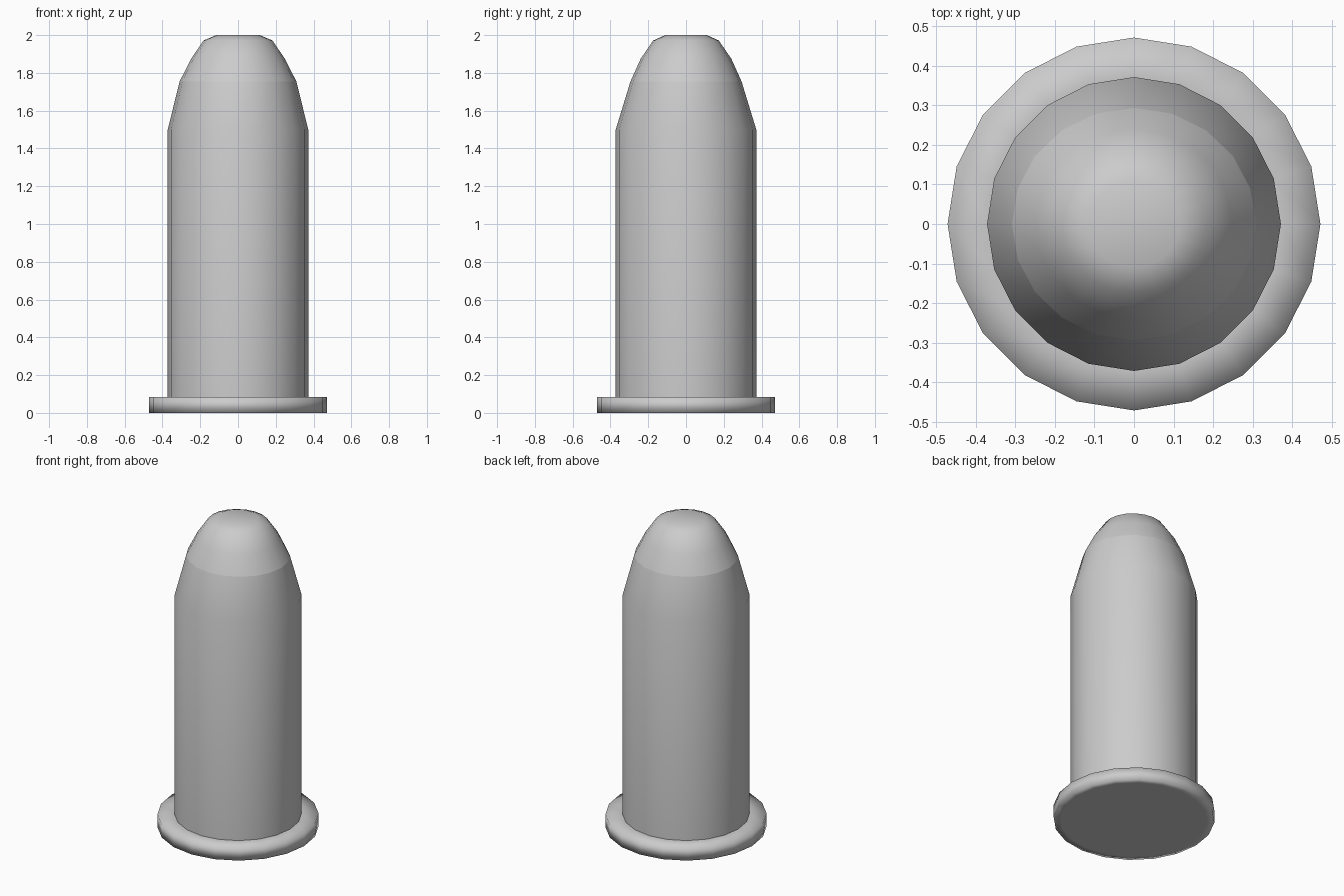
import bpy, bmesh, math

if "Cube" in bpy.data.objects:
    bpy.data.objects.remove(bpy.data.objects["Cube"])

SIDES = 20


def lathe(name, rings, cap_bottom=False, cap_top=False):
    """Skin a stack of (radius_x, radius_y, z) rings into a smooth surface."""
    bm = bmesh.new()
    loops = []
    for rx, ry, z in rings:
        loops.append([bm.verts.new((rx * math.cos(2 * math.pi * i / SIDES),
                                    ry * math.sin(2 * math.pi * i / SIDES), z))
                      for i in range(SIDES)])
    for low, high in zip(loops, loops[1:]):
        for i in range(SIDES):
            j = (i + 1) % SIDES
            bm.faces.new((low[i], low[j], high[j], high[i]))
    if cap_bottom:
        bm.faces.new(loops[0][::-1])
    if cap_top:
        bm.faces.new(loops[-1])
    for f in bm.faces:
        f.smooth = True
    mesh = bpy.data.meshes.new(name)
    bm.to_mesh(mesh)
    bm.free()
    obj = bpy.data.objects.new(name, mesh)
    bpy.context.collection.objects.link(obj)
    return obj


# Rim at the base: closed underside, outer edge, top ledge up to the case wall
lathe("base_rim", [(0.43, 0.43, 0), (0.472, 0.472, 0),
                   (0.472, 0.472, 0.083), (0.372, 0.372, 0.083)],
      cap_bottom=True)

# Straight case with the first taper of the nose
lathe("case", [(0.372, 0.372, 0.083), (0.372, 0.372, 1.5),
               (0.309, 0.294, 1.755)])

# Rounded, flat-topped nose with its own shading seam
lathe("nose_tip", [(0.309, 0.294, 1.755), (0.248, 0.24, 1.875),
                   (0.182, 0.173, 1.972), (0.115, 0.11, 2.0)],
      cap_top=True)
